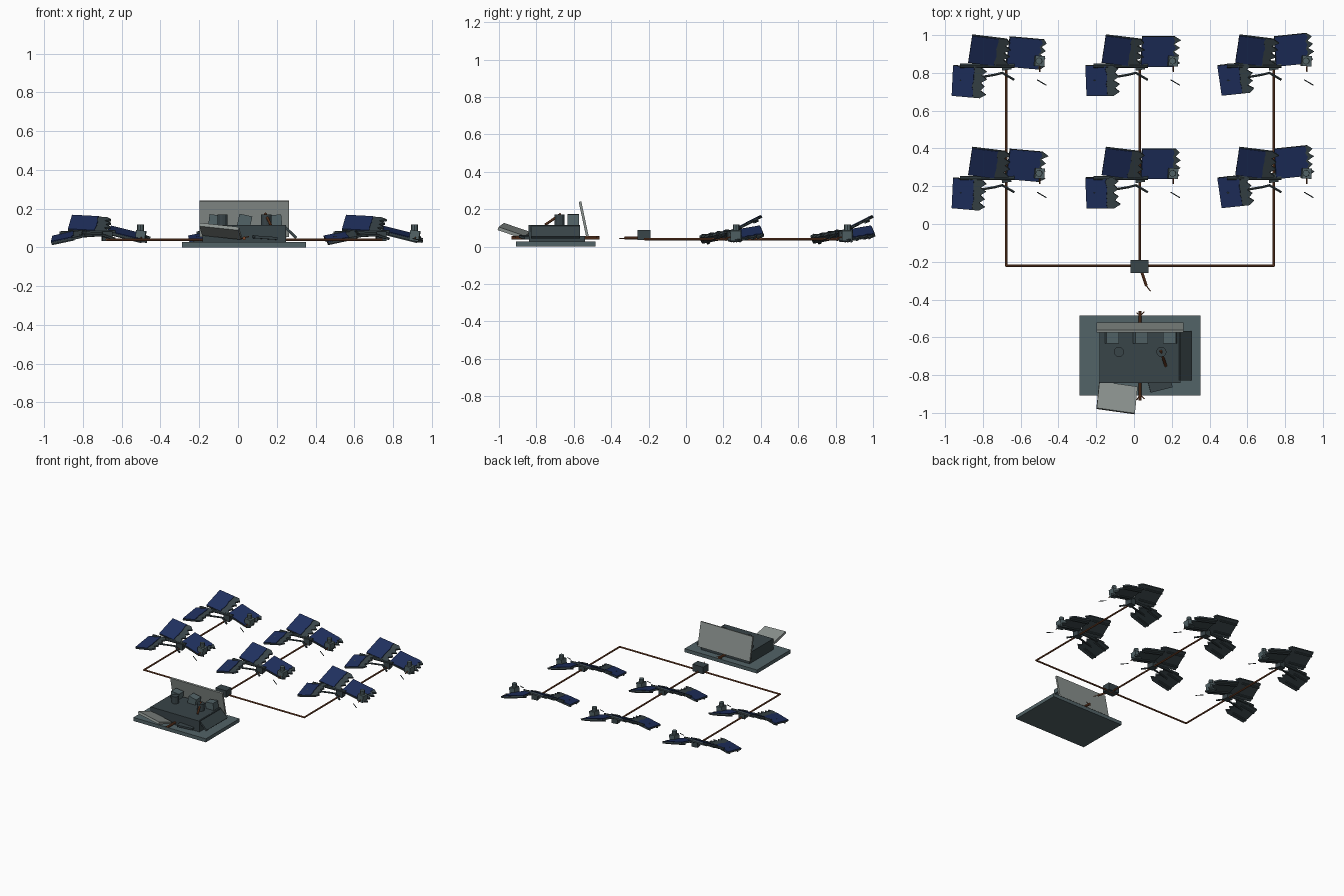
import bpy, bmesh, math, random
from mathutils import Vector, Matrix, Euler

if "Cube" in bpy.data.objects:
    bpy.data.objects.remove(bpy.data.objects["Cube"])

random.seed(4)

def mat(name, col):
    m = bpy.data.materials.new(name)
    m.diffuse_color = (*col, 1)
    m.use_nodes = True
    m.node_tree.nodes["Principled BSDF"].inputs["Base Color"].default_value = m.diffuse_color
    return m

NAVY = mat("navy_glass", (0.014, 0.030, 0.115))
DARK = mat("dark_metal", (0.040, 0.058, 0.065))
TEAL = mat("teal_grey", (0.085, 0.125, 0.135))
LIGHT = mat("light_sheet", (0.26, 0.29, 0.275))
RUST = mat("copper_cable", (0.20, 0.065, 0.025))

def finish(name, bm, m, matrix=Matrix()):
    bmesh.ops.recalc_face_normals(bm, faces=bm.faces)
    me = bpy.data.meshes.new(name)
    bm.to_mesh(me)
    bm.free()
    me.materials.append(m)
    ob = bpy.data.objects.new(name, me)
    ob.matrix_world = matrix
    bpy.context.collection.objects.link(ob)
    return ob

def place(loc, rot=(0, 0, 0)):
    return Matrix.Translation(loc) @ Euler([math.radians(a) for a in rot]).to_matrix().to_4x4()

def box(name, loc, size, m, rot=(0, 0, 0)):
    bm = bmesh.new()
    bmesh.ops.create_cube(bm, size=1)
    bmesh.ops.scale(bm, vec=size, verts=bm.verts)
    return finish(name, bm, m, place(loc, rot))

def rod(name, points, r, m, sides=8):
    # straight tube segments through a list of points
    bm = bmesh.new()
    for a, b in zip(points, points[1:]):
        a, b = Vector(a), Vector(b)
        d = b - a
        mx = Matrix.Translation((a + b) / 2) @ d.to_track_quat('Z', 'Y').to_matrix().to_4x4()
        bmesh.ops.create_cone(bm, cap_ends=True, segments=sides, radius1=r, radius2=r,
                              depth=d.length + r * 0.8, matrix=mx)
    return finish(name, bm, m)

def slab(name, outline, z0, z1, m, matrix):
    bm = bmesh.new()
    f = bm.faces.new([bm.verts.new((x, y, z0)) for x, y in outline])
    ext = bmesh.ops.extrude_face_region(bm, geom=[f])
    bmesh.ops.translate(bm, vec=(0, 0, z1 - z0),
                        verts=[v for v in ext["geom"] if isinstance(v, bmesh.types.BMVert)])
    return finish(name, bm, m, matrix)

def torn_edge(w, h, depth, teeth):
    # rectangle from x = 0 with a jagged right side
    pts = [(0, h / 2), (0, -h / 2)]
    for i in range(teeth * 2 + 1):
        x = w - (depth * random.uniform(0.7, 1) if i % 2 == 0 else random.uniform(0, 0.012))
        pts.append((x, -h / 2 + h * i / (teeth * 2)))
    return pts

def broken_panel(name, loc, rot, h, glass_w, total_w, glass_jag):
    mx = place(loc, rot)
    slab(name + "_backing", torn_edge(total_w, h, 0.04, 4), -0.008, 0.004, DARK, mx)
    slab(name + "_glass", torn_edge(glass_w, h * 0.97, glass_jag, 4), 0.004, 0.008, NAVY, mx)
    # support rails beneath
    for s in (-0.3, 0.3):
        box(name + "_rail", mx @ Vector((glass_w / 2, s * h, -0.012)),
            (glass_w, 0.012, 0.010), DARK, rot)

# wrecked solar arrays, three columns by two rows
for ci, turn in enumerate((-5, 0, 6)):
    for ri in range(2):
        ox, oy = 0.03 + 0.707 * (ci - 1), 0.595 * ri
        P = lambda x, y, z: (ox + x, oy + y, z)
        broken_panel("raised_panel", P(-0.19, 0.333, 0.125), (27, 3, -7), 0.165, 0.145, 0.215, 0.006)
        broken_panel("right_panel", P(0.01, 0.318, 0.092), (10, 14, turn), 0.163, 0.185, 0.215, 0.02)
        broken_panel("fallen_panel", P(-0.283, 0.165, 0.038), (11, -12, turn), 0.165, 0.118, 0.185, 0.006)
        rod("torque_tube", [P(-0.24, 0.243, 0.072), P(0.04, 0.243, 0.078)], 0.011, DARK)
        rod("bent_strut", [P(-0.24, 0.165, 0.05), P(-0.06, 0.195, 0.062), P(-0.02, 0.205, 0.062),
                           P(0.04, 0.170, 0.045)], 0.007, DARK, 6)
        box("centre_bracket", P(0, 0.245, 0.057), (0.05, 0.05, 0.05), DARK, (0, 0, 8))
        box("drive_box", P(0.175, 0.268, 0.06), (0.05, 0.055, 0.055), TEAL, (0, 8, -4))
        rod("drive_post", [P(0.175, 0.268, 0.075), P(0.174, 0.268, 0.11)], 0.018, TEAL)
        rod("loose_rod", [P(0.165, 0.168, 0.045), P(0.212, 0.14, 0.035)], 0.003, DARK, 5)
        rod("loose_wire", [P(0.178, 0.238, 0.05), P(0.178, 0.213, 0.045)], 0.004, RUST, 5)

# buried feeder cables
for x in (-0.677, 0.03, 0.74):
    rod("feeder_cable", [(x, -0.22, 0.04), (x, 0.84, 0.04)], 0.0065, RUST)
rod("collector_cable", [(-0.677, -0.22, 0.04), (0.74, -0.22, 0.04)], 0.0065, RUST)
box("junction_box", (0.03, -0.225, 0.062), (0.095, 0.068, 0.055), DARK)
rod("snapped_cable", [(0.04, -0.25, 0.045), (0.065, -0.325, 0.045)], 0.0075, RUST)
rod("frayed_wire", [(0.06, -0.32, 0.045), (0.087, -0.355, 0.042)], 0.003, RUST, 5)

# inverter station base
box("concrete_pad", (0.032, -0.697, 0.014), (0.64, 0.424, 0.028), TEAL)
box("station_plinth", (0.032, -0.69, 0.042), (0.43, 0.30, 0.03), DARK)
box("station_body", (0.032, -0.704, 0.084), (0.43, 0.275, 0.062), DARK)
box("back_sheet", (0.032, -0.547, 0.147), (0.46, 0.014, 0.19), LIGHT, (12, 0, 0))

# equipment left inside
for x, lean in ((-0.118, 7), (0.032, 12), (0.193, -6)):
    box("equipment_cabinet", (x, -0.602, 0.125), (0.068, 0.062, 0.085), TEAL, (0, lean, 0))
for x in (-0.08, 0.145):
    rod("insulator", [(x, -0.677, 0.11), (x, -0.677, 0.16)], 0.027, DARK, 12)

# torn covers
box("fallen_cover", (-0.09, -0.92, 0.083), (0.205, 0.15, 0.018), LIGHT, (-19, 6, -8))
box("leaning_side_sheet", (0.268, -0.698, 0.08), (0.09, 0.262, 0.014), DARK, (0, 44, 0))
box("dropped_hatch", (0.135, -0.835, 0.05), (0.12, 0.09, 0.014), DARK, (0, 4, 14))

# station cables
rod("station_cable", [(0.032, -0.93, 0.047), (0.032, -0.465, 0.047)], 0.009, RUST)
for y, s in ((-0.465, 1), (-0.925, -1)):
    rod("station_frayed_wire", [(0.032, y - 0.02 * s, 0.05), (0.055, y, 0.055)], 0.003, RUST, 5)
    rod("station_frayed_wire", [(0.032, y - 0.02 * s, 0.05), (0.015, y - 0.005, 0.045)], 0.003, RUST, 5)
rod("broken_busbar", [(0.142, -0.672, 0.172), (0.168, -0.75, 0.118)], 0.007, RUST)
